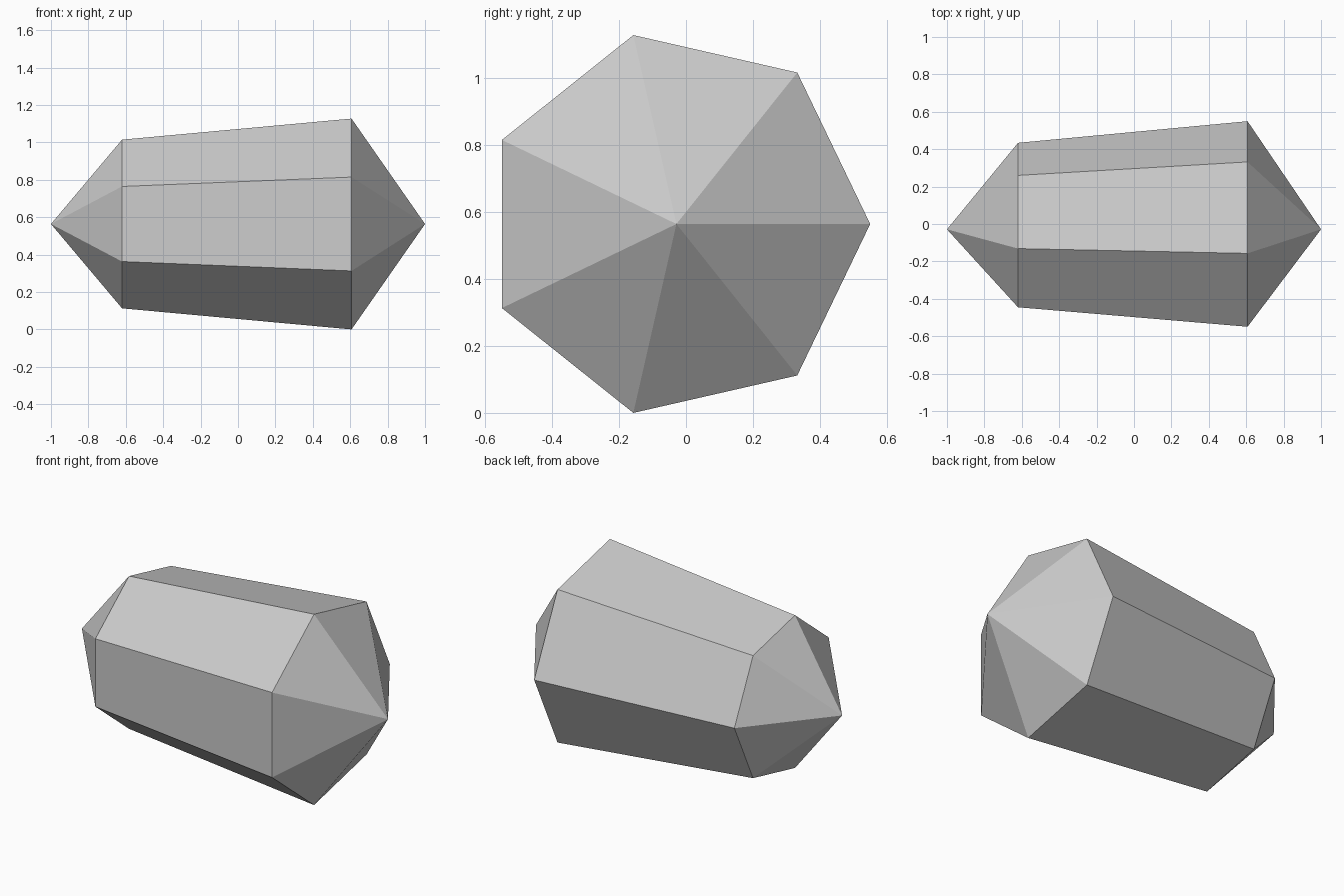
import bpy, bmesh
from math import cos, sin, tau

cube = bpy.data.objects.get("Cube")
if cube:
    bpy.data.objects.remove(cube, do_unlink=True)

SIDES = 7
CENTRE_Y, CENTRE_Z = -0.0285, 0.5635

grey = bpy.data.materials.new("pale grey")
grey.use_nodes = True
colour = (0.6, 0.6, 0.6, 1)
grey.diffuse_color = colour
grey.node_tree.nodes["Principled BSDF"].inputs["Base Color"].default_value = colour

bm = bmesh.new()


def ring(x, radius):
    return [bm.verts.new((x, CENTRE_Y + radius * cos(tau * i / SIDES),
                          CENTRE_Z + radius * sin(tau * i / SIDES)))
            for i in range(SIDES)]


# Tapered seven-sided body with a point at each end
small = ring(-0.62, 0.4625)
large = ring(0.607, 0.578)
tip_small = bm.verts.new((-1, CENTRE_Y, CENTRE_Z))
tip_large = bm.verts.new((1, CENTRE_Y, CENTRE_Z))
for i in range(SIDES):
    j = (i + 1) % SIDES
    bm.faces.new((small[i], small[j], large[j], large[i]))
    bm.faces.new((tip_small, small[j], small[i]))
    bm.faces.new((tip_large, large[i], large[j]))
bmesh.ops.recalc_face_normals(bm, faces=bm.faces)

mesh = bpy.data.meshes.new("crystal")
bm.to_mesh(mesh)
bm.free()
mesh.materials.append(grey)
crystal = bpy.data.objects.new("crystal", mesh)
bpy.context.collection.objects.link(crystal)
